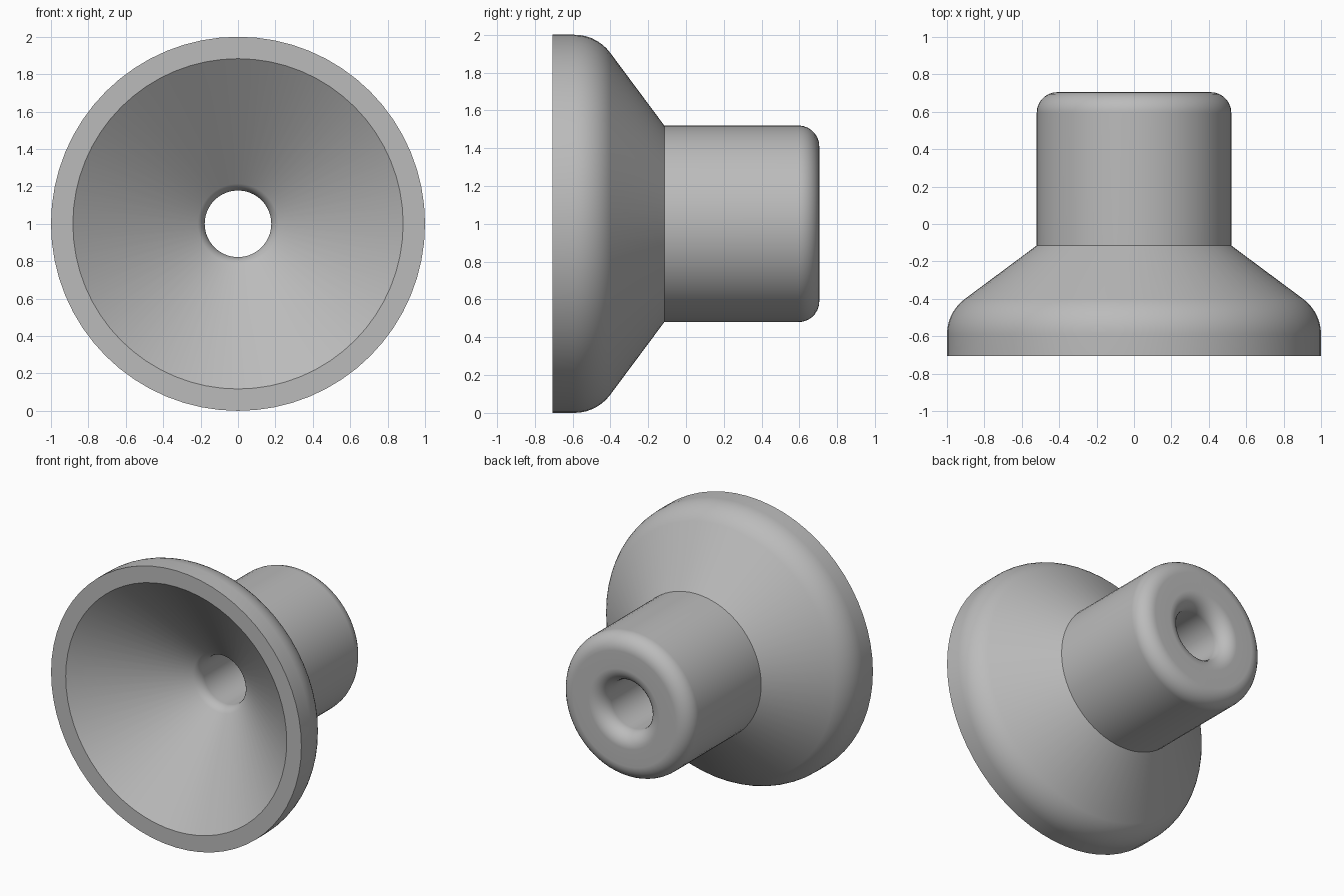
import bpy, bmesh
from math import sin, cos, radians, tau
from mathutils import Matrix, Vector

cube = bpy.data.objects.get("Cube")
if cube:
    bpy.data.objects.remove(cube, do_unlink=True)

SEGMENTS = 64
CONE = 53.5  # angle of both cone walls from the axis, in degrees


def arc(r, y, radius, start, end, steps=7):
    """Points of a fillet around the centre (r, y); angle 0 points outward."""
    angles = [radians(start + (end - start) * i / steps) for i in range(steps + 1)]
    return [(r + radius * cos(a), y + radius * sin(a)) for a in angles]


# Closed wall section as (distance from axis, y)
section = [(0.883, -0.705), (1, -0.705)]            # flat front lip
section += arc(0.765, -0.59, 0.235, 0, CONE)        # rounded flange edge
section += [(0.52, -0.115)]                         # outer cone meets the stem
section += arc(0.41, 0.595, 0.11, 0, 90)            # rounded stem end
section += arc(0.283, 0.6, 0.105, 90, 180)          # rounded rear hole mouth
section += arc(0.268, -0.136, 0.09, 180, 180 + CONE)  # bore blends into the funnel

# Revolve the section around the y axis
bm = bmesh.new()
verts = [bm.verts.new((r, y, 0)) for r, y in section]
edges = [bm.edges.new((a, b)) for a, b in zip(verts, verts[1:] + verts[:1])]
bmesh.ops.spin(bm, geom=verts + edges, cent=(0, 0, 0), axis=(0, 1, 0),
               angle=tau, steps=SEGMENTS, use_duplicate=False)
bmesh.ops.remove_doubles(bm, verts=bm.verts, dist=0.0005)
bmesh.ops.recalc_face_normals(bm, faces=bm.faces)
bmesh.ops.transform(bm, matrix=Matrix.Translation(Vector((0, 0, 1))), verts=bm.verts)

mesh = bpy.data.meshes.new("flared_nozzle")
bm.to_mesh(mesh)
bm.free()
nozzle = bpy.data.objects.new("flared_nozzle", mesh)
bpy.context.collection.objects.link(nozzle)

# Plain grey material
grey = bpy.data.materials.new("plain grey")
grey.use_nodes = True
colour = (0.5, 0.5, 0.5, 1)
grey.diffuse_color = colour
grey.node_tree.nodes["Principled BSDF"].inputs["Base Color"].default_value = colour
mesh.materials.append(grey)

# Smooth shading with crisp lip and stem joint
bpy.ops.object.select_all(action="DESELECT")
nozzle.select_set(True)
bpy.context.view_layer.objects.active = nozzle
bpy.ops.object.shade_smooth_by_angle(angle=radians(30))
weighted = nozzle.modifiers.new("flat_end_normals", "WEIGHTED_NORMAL")
weighted.keep_sharp = True
